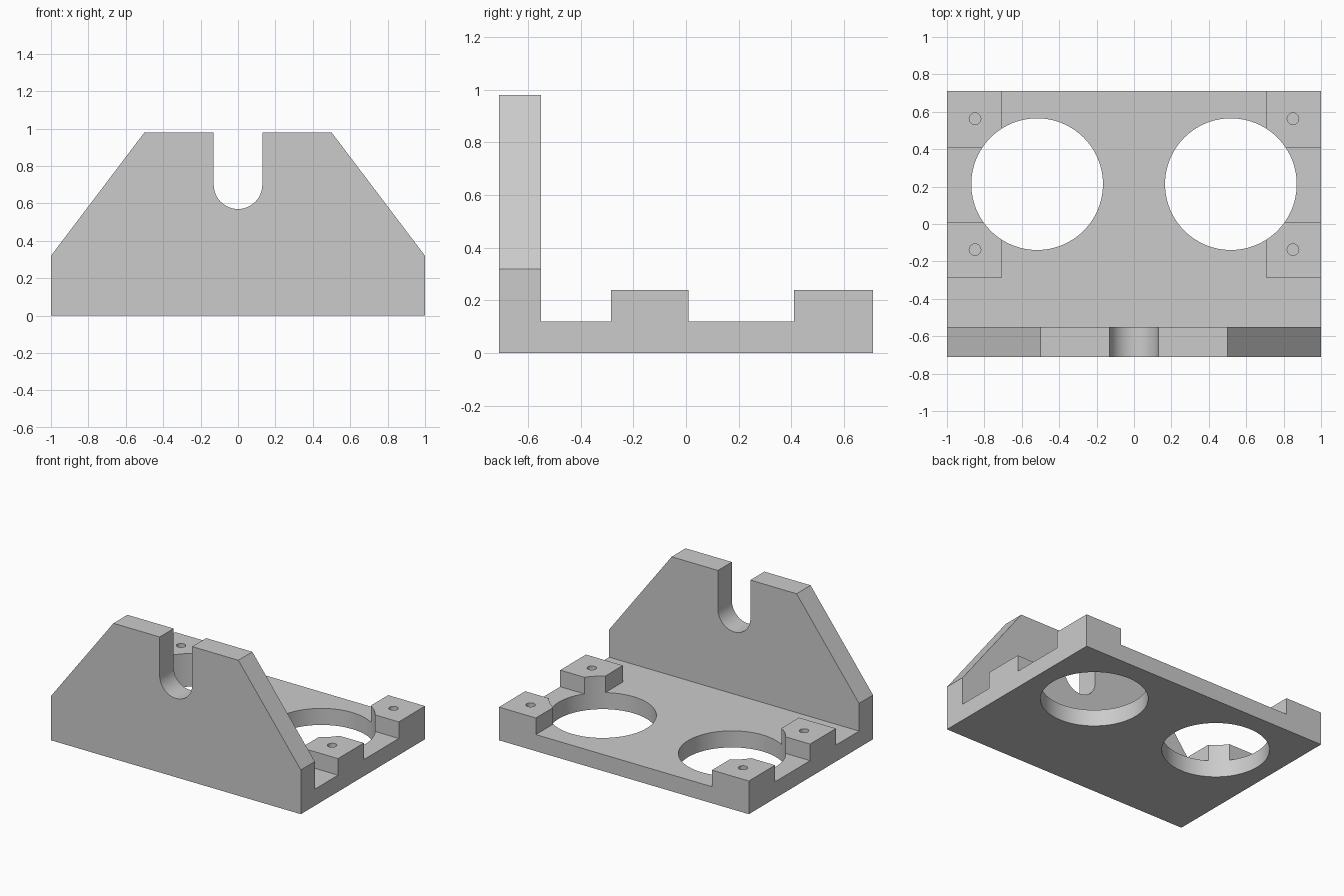
import bpy
import bmesh
from math import cos, sin, pi, radians
from mathutils import Matrix, Vector

cube = bpy.data.objects.get("Cube")
if cube:
    bpy.data.objects.remove(cube, do_unlink=True)

grey = bpy.data.materials.new("light_grey")
grey.use_nodes = True
grey.diffuse_color = (0.6, 0.6, 0.6, 1)
grey.node_tree.nodes["Principled BSDF"].inputs["Base Color"].default_value = (0.6, 0.6, 0.6, 1)

HALF_DEPTH = 0.71
PLATE_TOP, PAD_TOP, WALL_TOP = 0.12, 0.24, 0.98
BORE_Y, BORE_RADIUS = 0.213, 0.352


def make_object(name, bm):
    bmesh.ops.recalc_face_normals(bm, faces=bm.faces)
    mesh = bpy.data.meshes.new(name)
    bm.to_mesh(mesh)
    bm.free()
    mesh.materials.append(grey)
    obj = bpy.data.objects.new(name, mesh)
    bpy.context.collection.objects.link(obj)
    return obj


def box(name, low, high):
    low, high = Vector(low), Vector(high)
    bm = bmesh.new()
    place = Matrix.Translation((low + high) / 2) @ Matrix.Diagonal((*(high - low), 1))
    bmesh.ops.create_cube(bm, size=1, matrix=place)
    return make_object(name, bm)


def cylinder(name, x, y, radius, bottom, top, sides):
    bm = bmesh.new()
    bmesh.ops.create_cone(bm, cap_ends=True, segments=sides, radius1=radius, radius2=radius,
                          depth=top - bottom, matrix=Matrix.Translation((x, y, (bottom + top) / 2)))
    return make_object(name, bm)


def extrude_outline(name, outline, front, back):
    bm = bmesh.new()
    face = bm.faces.new([bm.verts.new((x, front, z)) for x, z in outline])
    new = bmesh.ops.extrude_face_region(bm, geom=[face])["geom"]
    moved = [v for v in new if isinstance(v, bmesh.types.BMVert)]
    bmesh.ops.translate(bm, verts=moved, vec=(0, back - front, 0))
    return make_object(name, bm)


def combine(target, other, operation):
    mod = target.modifiers.new(operation.lower(), 'BOOLEAN')
    mod.operation, mod.solver, mod.object = operation, 'EXACT', other
    bpy.ops.object.select_all(action='DESELECT')
    bpy.context.view_layer.objects.active = target
    target.select_set(True)
    bpy.ops.object.modifier_apply(modifier=mod.name)
    bpy.data.objects.remove(other, do_unlink=True)


# Base plate
bracket = box("mounting_bracket", (-1, -HALF_DEPTH, 0), (1, HALF_DEPTH, PLATE_TOP))

# Front wall with sloping shoulders and a round-bottomed slot
slot = [(0.13 * cos(pi * i / 24), 0.70 - 0.13 * sin(pi * i / 24)) for i in range(25)]
outline = [(-1, 0), (-1, 0.32), (-0.5, WALL_TOP), (-0.13, WALL_TOP)]
outline += slot[::-1]
outline += [(0.13, WALL_TOP), (0.5, WALL_TOP), (1, 0.32), (1, 0)]
combine(bracket, extrude_outline("slotted_wall", outline, -HALF_DEPTH, -0.55), 'UNION')

# Four raised pads on the side edges
for side in (-1, 1):
    xs = sorted((side * 0.705, side))
    for y0, y1 in ((-0.285, 0.01), (0.41, HALF_DEPTH)):
        combine(bracket, box("pad", (xs[0], y0, 0), (xs[1], y1, PAD_TOP)), 'UNION')

# Two large bores through plate and pads, and a blind screw hole in each pad
for side in (-1, 1):
    combine(bracket, cylinder("bore", side * 0.518, BORE_Y, BORE_RADIUS, -0.1, 0.4, 96), 'DIFFERENCE')
    for y in (-0.137, 0.563):
        combine(bracket, cylinder("screw_hole", side * 0.85, y, 0.031, 0.08, 0.4, 32), 'DIFFERENCE')

bpy.ops.object.shade_smooth_by_angle(angle=radians(30))
